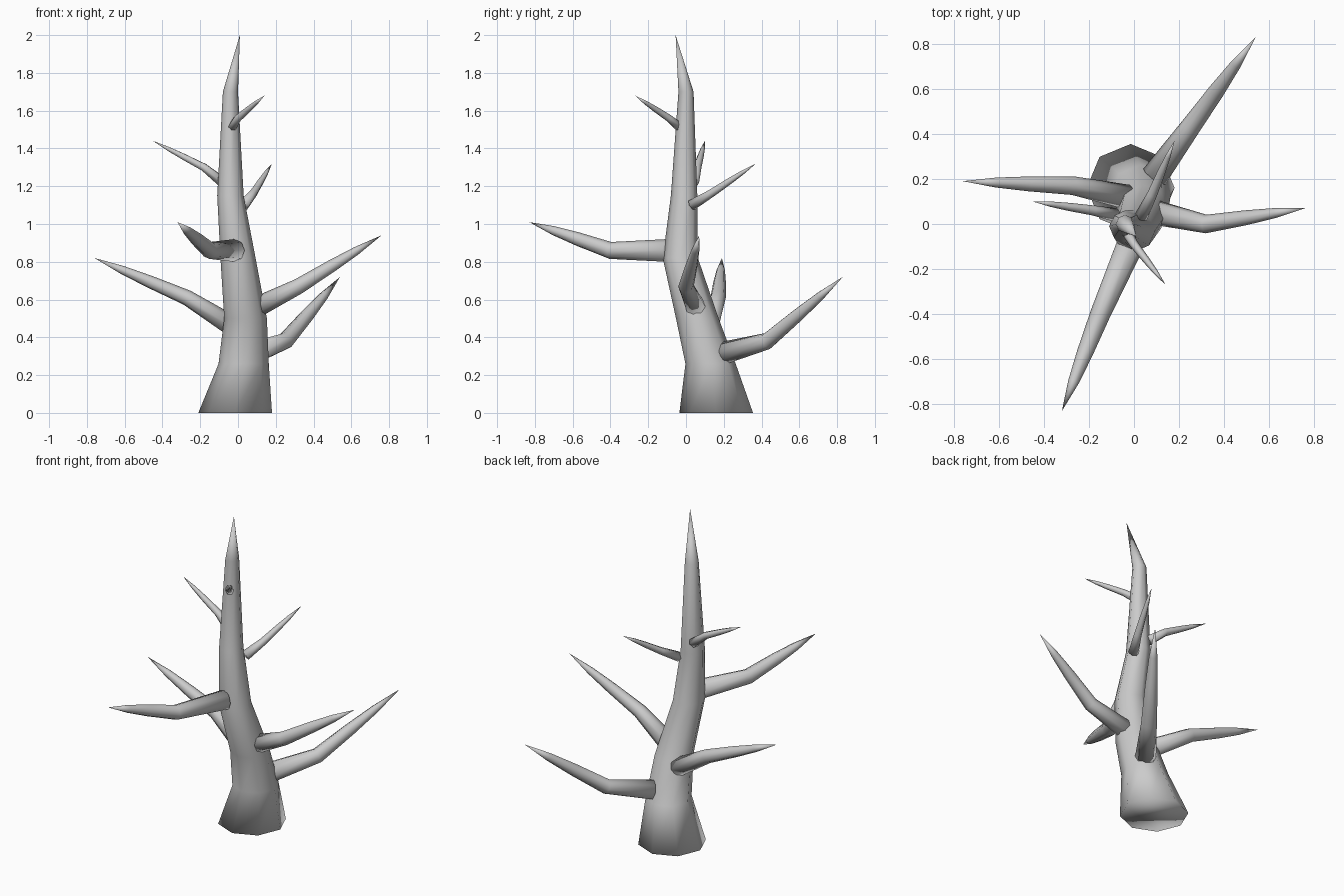
import bpy, bmesh
from math import sin, cos, tau
from mathutils import Vector

cube = bpy.data.objects.get("Cube")
if cube:
    bpy.data.objects.remove(cube)

bark = bpy.data.materials.new("grey_bark")
bark.use_nodes = True
GREY = (0.6, 0.6, 0.6, 1)
bark.diffuse_color = GREY
bark.node_tree.nodes["Principled BSDF"].inputs["Base Color"].default_value = GREY
UP = Vector((0, 0, 1))


def build_limb(name, path, radii, sides, level=False):
    """Smooth tapered tube along the path, closed at the root and pointed at the end."""
    bm = bmesh.new()
    angles = [tau * k / sides for k in range(sides)]
    loops = []
    for i, radius in enumerate(radii):
        if level:
            across, over = Vector((1, 0, 0)), Vector((0, 1, 0))
        else:
            along = (path[i + 1] - path[max(i - 1, 0)]).normalized()
            across = along.cross(UP).normalized()
            over = across.cross(along)
        loops.append([bm.verts.new(path[i] + radius * (across * cos(a) + over * sin(a)))
                      for a in angles])
    point = bm.verts.new(path[-1])
    for k in range(sides):
        following = (k + 1) % sides
        for low, high in zip(loops, loops[1:]):
            bm.faces.new((low[k], low[following], high[following], high[k]))
        bm.faces.new((loops[-1][k], loops[-1][following], point))
    bm.faces.new(loops[0])
    bmesh.ops.recalc_face_normals(bm, faces=bm.faces)
    for face in bm.faces:
        face.smooth = True
    mesh = bpy.data.meshes.new(name)
    bm.to_mesh(mesh)
    bm.free()
    mesh.materials.append(bark)
    limb = bpy.data.objects.new(name, mesh)
    bpy.context.collection.objects.link(limb)


def build_branch(name, root, bend, tip, thickness, sides=8):
    """Branch that leaves the trunk, bends once, then thins evenly towards its tip."""
    root, bend, tip = Vector(root), Vector(bend), Vector(tip)
    path = [root, bend, bend.lerp(tip, 0.4), bend.lerp(tip, 0.7), tip]
    radii = [thickness * share for share in (1, 0.75, 0.6, 0.4)]
    build_limb(name, path, radii, sides)


# Leaning trunk with a flared foot
trunk_path = [Vector(centre) for centre in (
    (-0.015, 0.16, 0), (0.03, 0.13, 0.26), (0.04, 0.06, 0.5), (0, -0.03, 0.82),
    (-0.04, -0.01, 1.15), (-0.04, 0, 1.7), (0.01, -0.055, 2))]
trunk_radii = [0.195, 0.133, 0.113, 0.093, 0.07, 0.04]
build_limb("trunk", trunk_path, trunk_radii, sides=8, level=True)

# Four large branches
build_branch("back_branch", root=(0.09, 0.21, 0.32), bend=(0.25, 0.43, 0.38),
             tip=(0.54, 0.83, 0.72), thickness=0.06)
build_branch("left_branch", root=(0.1, 0.05, 0.56), bend=(0.32, 0, 0.67),
             tip=(0.76, 0.07, 0.94), thickness=0.055)
build_branch("right_branch", root=(-0.03, 0.12, 0.46), bend=(-0.27, 0.17, 0.61),
             tip=(-0.76, 0.19, 0.82), thickness=0.055)
build_branch("front_branch", root=(-0.02, -0.1, 0.86), bend=(-0.15, -0.4, 0.86),
             tip=(-0.32, -0.83, 1.01), thickness=0.06)

# Three small upper twigs
build_branch("right_twig", root=(-0.08, 0.04, 1.22), bend=(-0.18, 0.06, 1.3),
             tip=(-0.45, 0.1, 1.44), thickness=0.03, sides=6)
build_branch("back_twig", root=(0.03, 0.03, 1.1), bend=(0.08, 0.13, 1.16),
             tip=(0.18, 0.37, 1.32), thickness=0.03, sides=6)
build_branch("front_twig", root=(-0.04, -0.02, 1.5), bend=(0, -0.09, 1.56),
             tip=(0.14, -0.27, 1.68), thickness=0.026, sides=6)
